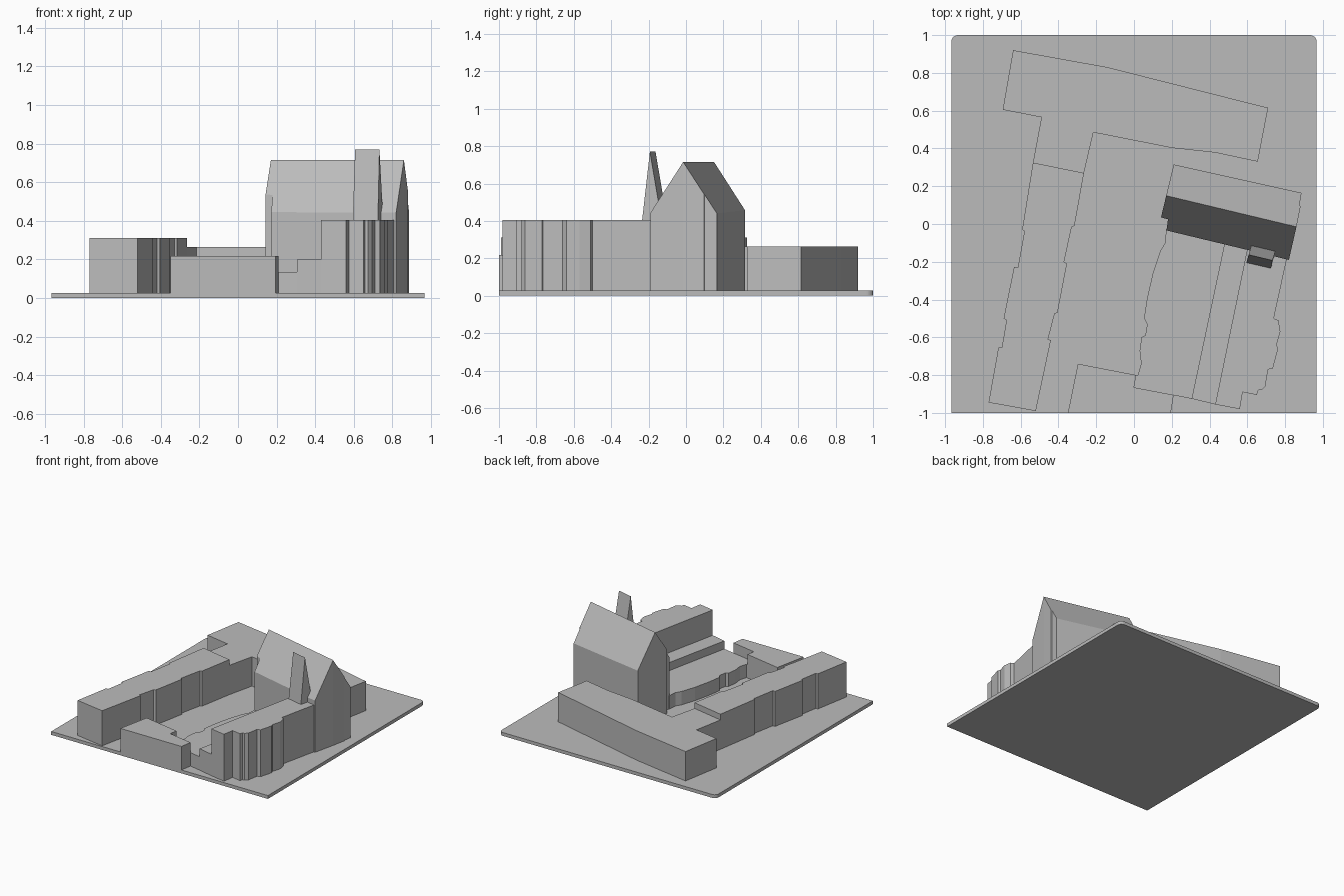
import bpy, bmesh, math
from mathutils import Vector

cube = bpy.data.objects.get("Cube")
if cube:
    bpy.data.objects.remove(cube, do_unlink=True)

# One plain material for the whole block model
grey = bpy.data.materials.new("model grey")
grey.use_nodes = True
colour = (0.5, 0.5, 0.5, 1)
grey.diffuse_color = colour
grey.node_tree.nodes["Principled BSDF"].inputs["Base Color"].default_value = colour

GROUND = 0.027


def finish(name, bm):
    bmesh.ops.recalc_face_normals(bm, faces=bm.faces)
    mesh = bpy.data.meshes.new(name)
    bm.to_mesh(mesh)
    bm.free()
    mesh.materials.append(grey)
    obj = bpy.data.objects.new(name, mesh)
    bpy.context.collection.objects.link(obj)
    return obj


def extrude(outline, bottom, top):
    bm = bmesh.new()
    face = bm.faces.new([bm.verts.new((x, y, bottom)) for x, y in outline])
    result = bmesh.ops.extrude_face_region(bm, geom=[face], use_keep_orig=True)
    verts = [v for v in result["geom"] if isinstance(v, bmesh.types.BMVert)]
    bmesh.ops.translate(bm, vec=(0, 0, top - bottom), verts=verts)
    return bm


def block(name, outline, top):
    return finish(name, extrude(outline, GROUND, top))


# Base slab with the two back corners rounded
W, R = 0.967, 0.035
slab = [(-W, -1), (W, -1)]
for cx, start in ((W - R, 0), (R - W, 90)):
    for i in range(6):
        a = math.radians(start + 18 * i)
        slab.append((cx + R * math.cos(a), 1 - R + R * math.sin(a)))
finish("base_slab", extrude(slab, 0, GROUND))

# Long wing on the right side of the yard, with small steps in its walls
block("long_wing", [
    (-.77, -.945), (-.52, -.99), (-.44, -.615), (-.455, -.61), (-.42, -.475),
    (-.405, -.47), (-.355, -.21), (-.37, -.2), (-.33, -.015), (-.315, -.01),
    (-.265, .27), (-.535, .325), (-.592, -.03), (-.58, -.037), (-.615, -.23),
    (-.635, -.227), (-.69, -.5), (-.675, -.51), (-.7, -.655), (-.718, -.655)], .31)

# Back wing
block("back_wing", [
    (-.64, .92), (-.14, .83), (.71, .615), (.655, .33), (.43, .378), (.2, .403),
    (-.215, .485), (-.265, .27), (-.535, .325), (-.49, .565), (-.695, .605)], .264)

# Low front wing
block("front_wing", [
    (-.35, -1), (.195, -1), (.21, -.905), (0, -.865), (.012, -.8), (-.297, -.74)], .217)

# Three parallel strips, stepping up towards the left side
block("low_strip", [
    (0, -.865), (.305, -.925), (.48, -.1), (.17, -.03), (.165, -.1), (.14, -.14),
    (.1, -.26), (.07, -.39), (.053, -.5), (.07, -.53), (.06, -.59), (.04, -.6),
    (.03, -.67), (.038, -.74), (.02, -.8), (.012, -.8)], .135)
block("middle_strip", [(.305, -.925), (.43, -.955), (.6, -.13), (.48, -.1)], .2)
block("tall_strip", [
    (.43, -.955), (.56, -.98), (.575, -.89), (.65, -.905), (.658, -.88), (.675, -.88),
    (.695, -.86), (.71, -.77), (.735, -.765), (.763, -.66), (.755, -.64), (.775, -.57),
    (.765, -.51), (.74, -.5), (.81, -.18), (.6, -.13)], .405)

# Gabled hall: footprint raised to the ridge, then cut by two roof planes
RIDGE = Vector((.17, .15, .715))
across = Vector((.2326, .9726, 0))
hall = extrude([
    (.21, .315), (.887, .165), (.876, .1), (.882, .095), (.86, -.015), (.82, -.19),
    (.172, -.034), (.18, .025), (.143, .035)], GROUND, .8)
for side in (-1, 1):
    normal = across * side * .265 + Vector((0, 0, .175))
    cut = bmesh.ops.bisect_plane(
        hall, geom=hall.verts[:] + hall.edges[:] + hall.faces[:],
        plane_co=RIDGE, plane_no=normal, clear_outer=True)
    rim = [e for e in cut["geom_cut"] if isinstance(e, bmesh.types.BMEdge)]
    bmesh.ops.contextual_create(hall, geom=rim)
finish("gabled_hall", hall)

# Thin wedge-shaped bell gable in front of the hall roof
bm = bmesh.new()
ends = []
for front, peak, back in (((.595, -.205), (.607, -.163), (.625, -.1)),
                          ((.725, -.235), (.733, -.193), (.753, -.13))):
    ends.append([bm.verts.new((*p, z)) for p, z in ((front, .4), (peak, .77), (back, .4))])
    bm.faces.new(ends[-1])
for i in range(3):
    j = (i + 1) % 3
    bm.faces.new((ends[0][i], ends[0][j], ends[1][j], ends[1][i]))
finish("bell_gable", bm)
